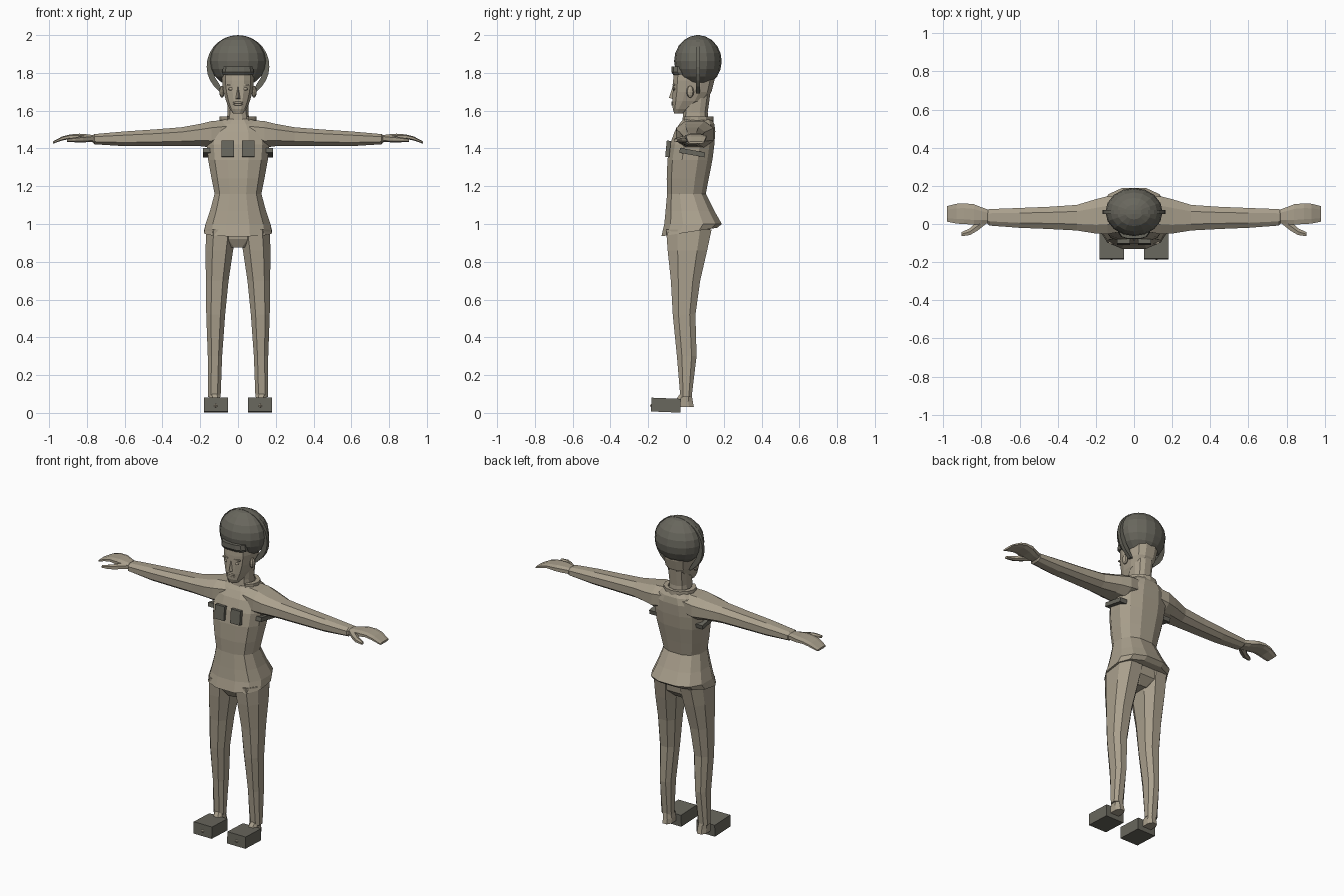
import bpy, bmesh, math
from mathutils import Matrix, Vector


def material(name, col):
    m = bpy.data.materials.new(name)
    m.diffuse_color = (*col, 1)
    return m


TAN = material("tan", (0.40, 0.35, 0.265))
DARK = material("dark_grey", (0.14, 0.135, 0.11))


def finish(name, bm, mat):
    bmesh.ops.recalc_face_normals(bm, faces=bm.faces[:])
    me = bpy.data.meshes.new(name)
    bm.to_mesh(me)
    bm.free()
    me.materials.append(mat)
    ob = bpy.data.objects.new(name, me)
    bpy.context.collection.objects.link(ob)
    return ob


def loft(name, rings, n=12, axis="z", sx=1, power=0.8, mat=TAN, tilt=0):
    """Rings: (position, a_min, a_max, b_min, b_max); tilt lifts the back of the first ring."""
    bm = bmesh.new()
    loops = []
    for i, (t, a0, a1, b0, b1) in enumerate(rings):
        loop = []
        for k in range(n):
            w = 2 * math.pi * (k + 0.5) / n
            c, s = math.cos(w), math.sin(w)
            c = math.copysign(abs(c) ** power, c) / math.cos(math.pi / n) ** power
            s = math.copysign(abs(s) ** power, s) / math.cos(math.pi / n) ** power
            a = (a0 + a1) / 2 + (a1 - a0) / 2 * c
            b = (b0 + b1) / 2 + (b1 - b0) / 2 * s
            if axis == "z":
                p = (a * sx, b, t + (tilt * (s + 1) / 2 if i == 0 else 0))
            else:
                p = (t * sx, a, b)
            loop.append(bm.verts.new(p))
        loops.append(loop)
    for l0, l1 in zip(loops, loops[1:]):
        for k in range(n):
            j = (k + 1) % n
            bm.faces.new((l0[k], l0[j], l1[j], l1[k]))
    bm.faces.new(loops[0])
    bm.faces.new(loops[-1])
    return finish(name, bm, mat)


def box(name, centre, size, mat, rot_x=0):
    bm = bmesh.new()
    bmesh.ops.create_cube(bm, size=1, matrix=Matrix.Translation(centre)
                          @ Matrix.Rotation(rot_x, 4, "X") @ Matrix.Diagonal((*size, 1)))
    return finish(name, bm, mat)


def ball(name, centre, scale, mat, u=16, v=10):
    bm = bmesh.new()
    bmesh.ops.create_uvsphere(bm, u_segments=u, v_segments=v, radius=1,
                              matrix=Matrix.Translation(centre) @ Matrix.Diagonal((*scale, 1)))
    return finish(name, bm, mat)


def arc_strip(name, pts_in, pts_out, offset, mat):
    """Solid band between two open paths, given a thickness vector."""
    bm = bmesh.new()
    d = Vector(offset)
    rows = [[bm.verts.new(p) for p in (Vector(a), Vector(b), Vector(b) + d, Vector(a) + d)]
            for a, b in zip(pts_in, pts_out)]
    for r0, r1 in zip(rows, rows[1:]):
        for k in range(4):
            j = (k + 1) % 4
            bm.faces.new((r0[k], r0[j], r1[j], r1[k]))
    bm.faces.new(rows[0])
    bm.faces.new(rows[-1])
    return finish(name, bm, mat)


# Tunic with flared hem
loft("tunic", [
    (0.935, -0.18, 0.18, -0.13, 0.165), (1.00, -0.172, 0.172, -0.115, 0.19),
    (1.07, -0.148, 0.148, -0.108, 0.15), (1.16, -0.124, 0.124, -0.10, 0.105),
    (1.24, -0.14, 0.14, -0.102, 0.12), (1.34, -0.158, 0.158, -0.098, 0.14),
    (1.42, -0.165, 0.165, -0.085, 0.15), (1.49, -0.155, 0.155, -0.06, 0.155),
    (1.53, -0.12, 0.12, -0.035, 0.15), (1.555, -0.085, 0.085, -0.015, 0.135)], tilt=0.045)

# Pelvis bridging the legs
loft("pelvis", [(0.875, -0.06, 0.06, -0.07, 0.075), (0.92, -0.15, 0.15, -0.095, 0.12),
                (1.0, -0.155, 0.155, -0.10, 0.13)])

# Neck and open collar
loft("neck", [(1.53, -0.062, 0.062, -0.02, 0.12), (1.59, -0.055, 0.055, -0.015, 0.115),
              (1.70, -0.06, 0.06, -0.01, 0.13)])


def collar_path(rx, ry):
    return [(rx * math.sin(w), 0.06 - ry * math.cos(w), 1.54)
            for w in (math.radians(35 + 29 * i) for i in range(11))]


arc_strip("collar", collar_path(0.07, 0.065), collar_path(0.098, 0.085), (0, 0, 0.028), TAN)

# Head
loft("head", [
    (1.585, -0.026, 0.026, -0.062, -0.01), (1.61, -0.045, 0.045, -0.07, 0.03),
    (1.65, -0.063, 0.063, -0.072, 0.10), (1.70, -0.077, 0.077, -0.07, 0.135),
    (1.76, -0.085, 0.085, -0.068, 0.15), (1.825, -0.083, 0.083, -0.062, 0.15)], power=0.75)

# Face: nose, lips
bm = bmesh.new()
nose = [bm.verts.new(p) for p in ((0, -0.07, 1.73), (-0.016, -0.066, 1.66),
                                  (0.016, -0.066, 1.66), (0, -0.09, 1.668), (0, -0.05, 1.67))]
for f in ((0, 1, 3), (0, 3, 2), (1, 2, 3), (0, 4, 1), (0, 2, 4), (1, 4, 2)):
    bm.faces.new([nose[i] for i in f])
finish("nose", bm, TAN)
for z in (1.633, 1.643):
    ball("lip", (0, -0.071, z), (0.028, 0.007, 0.006), TAN, 8, 6)

# Hair, fringe and raised band over the crown
ball("hair", (0, 0.063, 1.862), (0.15, 0.126, 0.138), DARK)
loft("fringe", [(1.79, -0.08, 0.08, -0.068, 0.03), (1.805, -0.084, 0.084, -0.078, 0.03),
                (1.835, -0.078, 0.078, -0.077, 0.03)], mat=DARK, power=0.7)


def band_path(rx, rz):
    arc = [(rx * math.cos(w), 0.052, 1.835 + rz * math.sin(w))
           for w in (math.radians(-40 + 13 * i) for i in range(21))]
    return [(rx * 0.52, 0.052, 1.69)] + arc + [(-rx * 0.52, 0.052, 1.69)]


arc_strip("hair_band", band_path(0.135, 0.135), band_path(0.166, 0.165), (0, 0.022, 0), DARK)

for s, side in ((-1, "right"), (1, "left")):
    # Eye, brow and ear
    ball(side + "_eye", (s * 0.038, -0.064, 1.715), (0.015, 0.007, 0.008), TAN, 8, 6)
    box(side + "_brow", (s * 0.04, -0.064, 1.738), (0.036, 0.014, 0.007), TAN)
    ball(side + "_ear", (s * 0.085, 0.022, 1.70), (0.014, 0.02, 0.032), TAN, 8, 6)
    # Sleeve and arm
    loft(side + "_arm", [
        (0.06, -0.04, 0.14, 1.42, 1.55), (0.14, -0.052, 0.145, 1.405, 1.545),
        (0.20, -0.05, 0.13, 1.412, 1.53), (0.30, -0.034, 0.10, 1.413, 1.512),
        (0.45, -0.026, 0.09, 1.412, 1.50), (0.60, -0.02, 0.084, 1.412, 1.49),
        (0.76, -0.008, 0.078, 1.422, 1.476), (0.77, 0.005, 0.07, 1.432, 1.47)],
        n=8, axis="x", sx=s)
    # Flat curved hand and thumb
    loft(side + "_hand", [
        (0.75, 0.005, 0.07, 1.432, 1.468), (0.80, 0.0, 0.088, 1.434, 1.475),
        (0.84, -0.004, 0.104, 1.442, 1.478), (0.89, 0.0, 0.108, 1.45, 1.474),
        (0.93, 0.002, 0.106, 1.442, 1.464), (0.98, 0.012, 0.094, 1.425, 1.437)],
        n=8, axis="x", sx=s, power=0.7)
    loft(side + "_thumb", [
        (0.77, 0.005, 0.04, 1.436, 1.466), (0.82, -0.035, 0.015, 1.434, 1.464),
        (0.86, -0.058, -0.022, 1.434, 1.458), (0.905, -0.064, -0.044, 1.436, 1.45)],
        n=6, axis="x", sx=s)
    # Trouser leg
    loft(side + "_leg", [
        (0.085, 0.092, 0.16, -0.03, 0.03), (0.30, 0.084, 0.16, -0.048, 0.056),
        (0.52, 0.068, 0.168, -0.07, 0.05), (0.70, 0.05, 0.17, -0.08, 0.075),
        (0.86, 0.026, 0.172, -0.097, 0.112), (0.97, 0.01, 0.168, -0.105, 0.135)],
        n=8, sx=s)
    # Heel, toe tip and block shoe
    loft(side + "_heel", [(0.03, 0.09, 0.15, -0.06, 0.042), (0.06, 0.09, 0.15, -0.06, 0.036),
                          (0.11, 0.1, 0.15, -0.025, 0.028)], n=8, sx=s)
    ball(side + "_toe", (s * 0.118, -0.17, 0.038), (0.014, 0.02, 0.014), TAN, 8, 6)
    box(side + "_shoe", (s * 0.117, -0.106, 0.041), (0.127, 0.155, 0.073), DARK, -0.04)
    # Chest pocket and underarm plate
    box(side + "_chest_pocket", (s * 0.055, -0.095, 1.398), (0.066, 0.022, 0.086), DARK, -0.1)
    box(side + "_underarm_plate", (s * 0.16, 0.033, 1.378), (0.05, 0.135, 0.026), DARK, -0.18)
